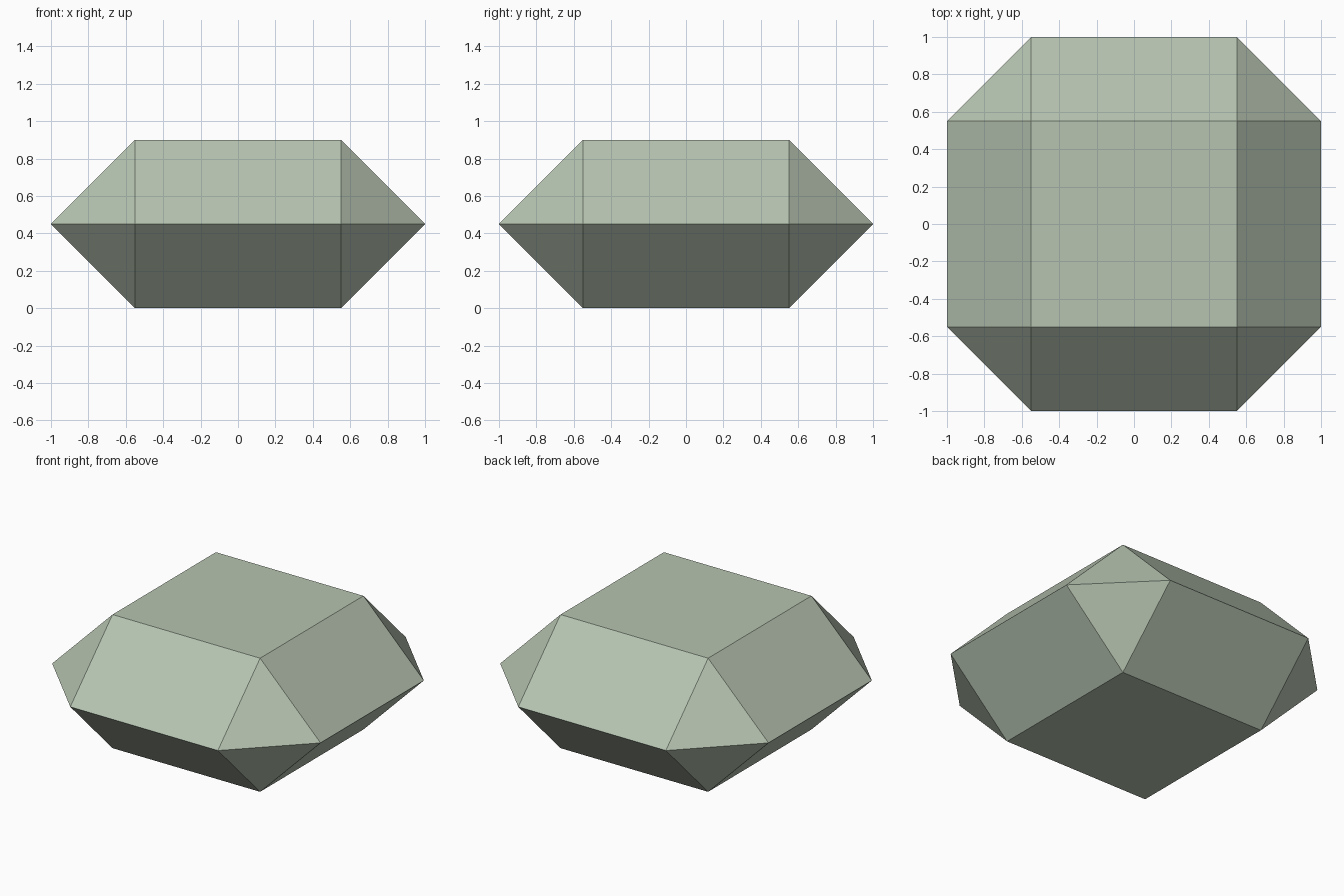
import bpy
import bmesh
import math

cube = bpy.data.objects.get("Cube")
if cube:
    bpy.data.objects.remove(cube, do_unlink=True)

FLAT = 0.55      # half width of the flat square faces
GIRDLE = 1.0     # half width at the middle
HEIGHT = 0.9

# Pale grey-green stone
stone = bpy.data.materials.new("pale_green_stone")
stone.use_nodes = True
colour = (0.47, 0.55, 0.44, 1)
stone.diffuse_color = colour
bsdf = next(n for n in stone.node_tree.nodes if n.type == 'BSDF_PRINCIPLED')
bsdf.inputs["Base Color"].default_value = colour
bsdf.inputs["Roughness"].default_value = 0.8

# Corner points: top and bottom squares plus the octagonal girdle
bm = bmesh.new()
for sx in (-1, 1):
    for sy in (-1, 1):
        for x, y, z in ((FLAT, FLAT, 0), (FLAT, FLAT, HEIGHT),
                        (GIRDLE, FLAT, HEIGHT / 2), (FLAT, GIRDLE, HEIGHT / 2)):
            bm.verts.new((sx * x, sy * y, z))

# Wrap the points in facets and merge the coplanar triangles
bmesh.ops.convex_hull(bm, input=bm.verts[:])
bmesh.ops.dissolve_limit(bm, angle_limit=math.radians(1),
                         verts=bm.verts[:], edges=bm.edges[:])
bmesh.ops.recalc_face_normals(bm, faces=bm.faces[:])

mesh = bpy.data.meshes.new("faceted_stone")
bm.to_mesh(mesh)
bm.free()
mesh.materials.append(stone)
bpy.context.collection.objects.link(bpy.data.objects.new("faceted_stone", mesh))
